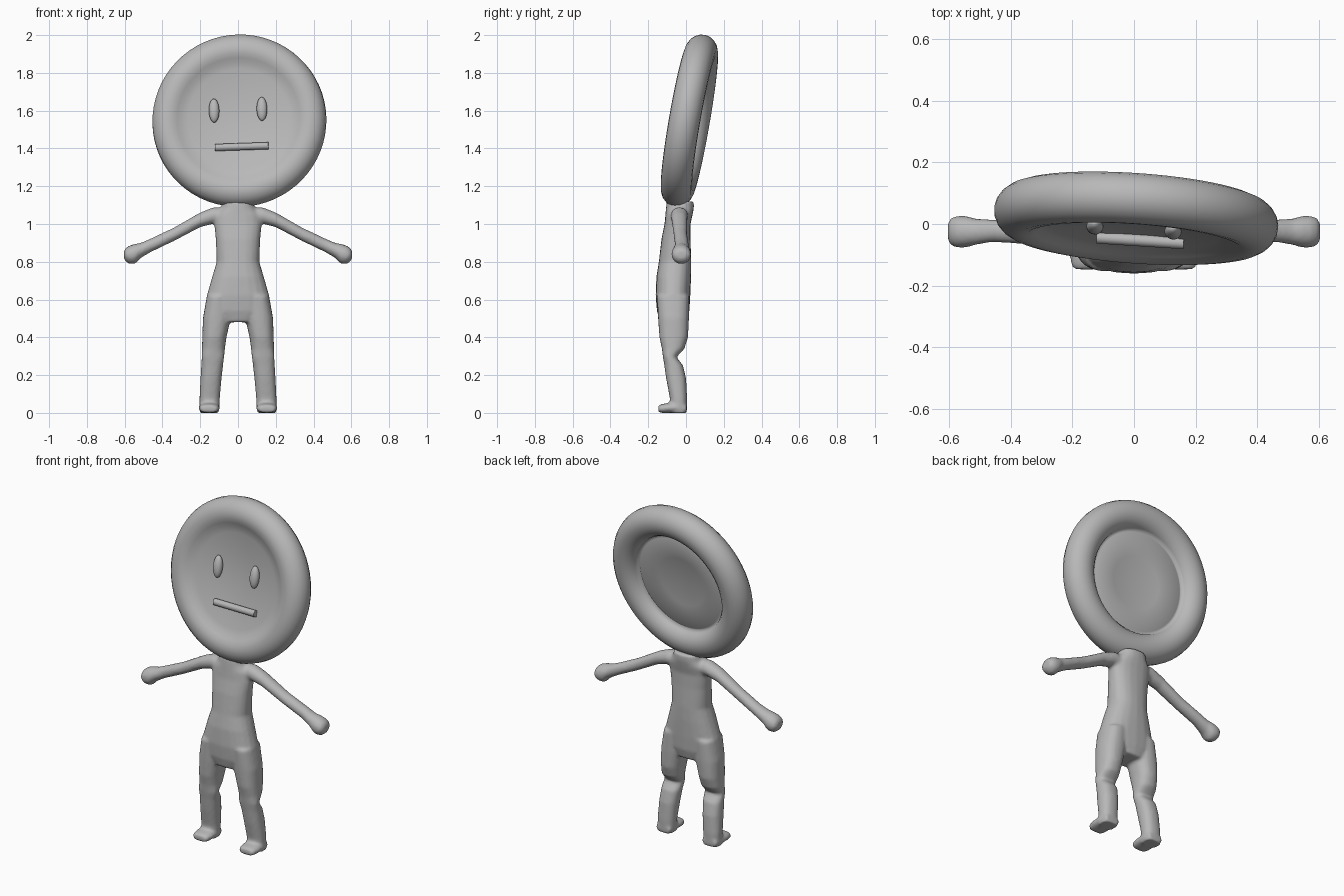
import bpy, bmesh
from math import cos, sin, pi, radians, copysign
from mathutils import Matrix, Vector

if "Cube" in bpy.data.objects:
    bpy.data.objects.remove(bpy.data.objects["Cube"])

grey = bpy.data.materials.new("clay grey")
grey.diffuse_color = (0.48, 0.48, 0.48, 1)
grey.use_nodes = True
grey.node_tree.nodes["Principled BSDF"].inputs["Base Color"].default_value = grey.diffuse_color


def finish(bm, name):
    bmesh.ops.recalc_face_normals(bm, faces=bm.faces)
    me = bpy.data.meshes.new(name)
    bm.to_mesh(me)
    bm.free()
    me.materials.append(grey)
    for p in me.polygons:
        p.use_smooth = True
    ob = bpy.data.objects.new(name, me)
    bpy.context.collection.objects.link(ob)
    return ob


def loft(bm, rings, u, v, side=1, power=0.85, n=20):
    """Closed tube through (x, y, z, half width u, half width v) rings."""
    loops = []
    for x, y, z, a, b in rings:
        loop = []
        for i in range(n):
            c, s = cos(2 * pi * i / n), sin(2 * pi * i / n)
            p = (Vector((x, y, z)) + Vector(u) * a * copysign(abs(c) ** power, c)
                 + Vector(v) * b * copysign(abs(s) ** power, s))
            p.x *= side
            loop.append(bm.verts.new(p))
        loops.append(loop)
    for l0, l1 in zip(loops, loops[1:]):
        for i in range(n):
            j = (i + 1) % n
            bm.faces.new((l0[i], l0[j], l1[j], l1[i]))
    bm.faces.new(loops[0])
    bm.faces.new(loops[-1])


X, Y, Z = (1, 0, 0), (0, 1, 0), (0, 0, 1)
bm = bmesh.new()

# torso and neck
loft(bm, [(0, -.068, .48, .10, .07), (0, -.068, .54, .165, .086),
          (0, -.069, .62, .166, .092), (0, -.065, .72, .137, .092),
          (0, -.058, .80, .113, .086), (0, -.053, .92, .118, .077),
          (0, -.045, 1.0, .126, .069), (0, -.037, 1.05, .122, .072),
          (0, -.032, 1.085, .09, .074), (0, -.03, 1.12, .082, .072)], X, Y)

for s in (1, -1):
    # leg with bent knee
    loft(bm, [(.100, -.068, .62, .065, .086), (.112, -.066, .50, .074, .082),
              (.125, -.065, .40, .064, .076), (.130, -.068, .34, .061, .060),
              (.133, -.086, .295, .060, .036), (.137, -.065, .25, .058, .050),
              (.143, -.052, .18, .056, .053), (.150, -.040, .08, .054, .046),
              (.152, -.038, 0.0, .052, .043)], X, Y, s)
    # foot
    loft(bm, [(.152, .004, .022, .046, .022), (.153, -.04, .028, .054, .028),
              (.153, -.10, .026, .056, .026), (.153, -.132, .023, .052, .023),
              (.153, -.147, .021, .042, .018)], X, Z, s)
    # arm and hand
    loft(bm, [(.05, -.035, 1.04, .045, .046), (.13, -.035, 1.045, .046, .044),
              (.20, -.035, 1.022, .042, .039), (.34, -.03, .945, .036, .036),
              (.46, -.022, .888, .037, .036), (.515, -.025, .860, .043, .040),
              (.545, -.025, .842, .052, .053), (.575, -.025, .837, .052, .049),
              (.597, -.025, .837, .042, .034), (.604, -.025, .837, .024, .018)],
         Y, Z, s, power=1)
body = finish(bm, "body")
rem = body.modifiers.new("fuse", 'REMESH')
rem.mode = 'VOXEL'
rem.voxel_size = 0.009
rem.use_smooth_shade = True
sm = body.modifiers.new("soften", 'SMOOTH')
sm.factor = 0.5
sm.iterations = 5

# head pose: leaned back, slightly turned and rolled
pose = (Matrix.Translation((.007, .018, 1.547)) @ Matrix.Rotation(radians(-4), 4, 'Z')
        @ Matrix.Rotation(radians(-9.8), 4, 'X') @ Matrix.Rotation(radians(-2), 4, 'Y'))

# round dished head with a thick rolled rim
profile = [(0, -.012), (.15, -.029), (.27, -.045), (.305, -.055)]
for i in range(17):
    t = radians(-125 + i * 295 / 16)
    profile.append((.376 + .086 * cos(t), .083 * sin(t)))
profile += [(.28, .022), (.15, .008), (0, -.006)]
bm = bmesh.new()
vs = [bm.verts.new((r, d, 0)) for r, d in profile]
es = [bm.edges.new(e) for e in zip(vs, vs[1:])]
bmesh.ops.spin(bm, geom=vs + es, cent=(0, 0, 0), axis=(0, 1, 0),
               angle=2 * pi, steps=64)
bmesh.ops.remove_doubles(bm, verts=bm.verts, dist=0.0005)
bm.transform(pose)
finish(bm, "head")

# eyes
for name, x in (("left_eye", -.130), ("right_eye", .124)):
    bm = bmesh.new()
    bmesh.ops.create_uvsphere(bm, u_segments=20, v_segments=12, radius=1)
    bm.transform(pose @ Matrix.Translation((x, -.044, .051))
                 @ Matrix.Diagonal((.028, .024, .064, 1)))
    finish(bm, name)

# mouth bar
bm = bmesh.new()
bmesh.ops.create_cone(bm, cap_ends=True, segments=16, radius1=.019, radius2=.019,
                      depth=.283)
bm.transform(pose @ Matrix.Translation((.013, -.046, -.148))
             @ Matrix.Rotation(pi / 2, 4, 'Y'))
mouth = finish(bm, "mouth")
for p in mouth.data.polygons:
    p.use_smooth = len(p.vertices) == 4
